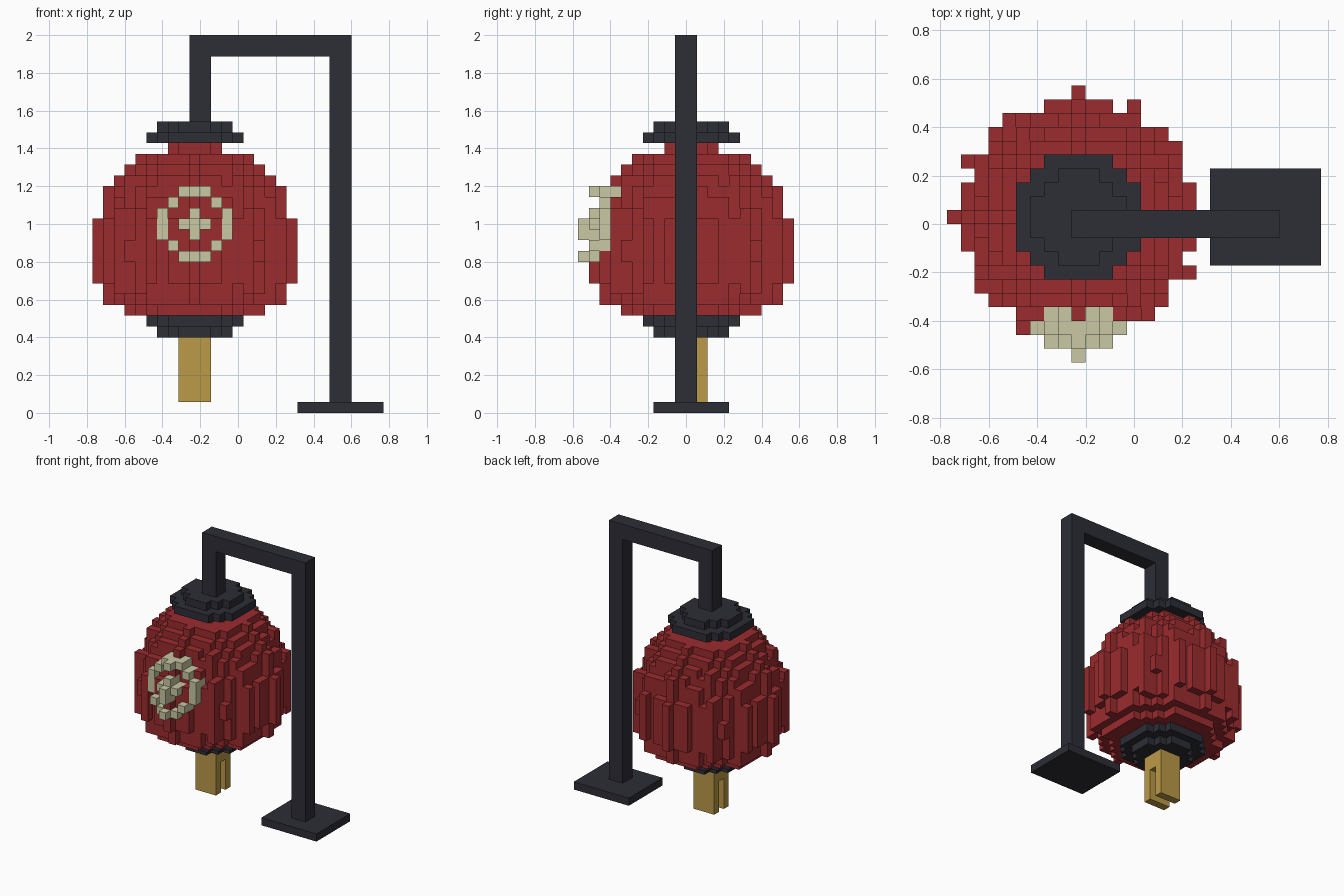
import bpy, bmesh, math
from mathutils import Vector

if "Cube" in bpy.data.objects:
    bpy.data.objects.remove(bpy.data.objects["Cube"])

V = 2 / 35                                   # voxel size
ORIGIN = Vector((-13.5, -10, 0)) * V         # corner of cell (0, 0, 0)
CX, CY = 9, 10                               # lantern axis cell


def material(name, rgb):
    m = bpy.data.materials.new(name)
    m.diffuse_color = (*rgb, 1)
    m.use_nodes = True
    m.node_tree.nodes["Principled BSDF"].inputs["Base Color"].default_value = m.diffuse_color
    return m


RED = material("red paper", (0.33, 0.025, 0.028))
DARK = material("dark metal", (0.026, 0.027, 0.037))
CREAM = material("cream", (0.585, 0.58, 0.37))
GOLD = material("gold", (0.50, 0.32, 0.065))


def box(x0, x1, y0, y1, z0, z1):
    return {(x, y, z) for x in range(x0, x1) for y in range(y0, y1) for z in range(z0, z1)}


def disc(radius, z):
    n = range(-9, 10)
    return {(CX + x, CY + y, z) for x in n for y in n if math.hypot(x, y) <= radius}


# Paper body: ellipsoid with twelve thin raised ribs
def in_body(x, y, z):
    rib = (math.degrees(math.atan2(y, x)) + 0.01) % 30 < 6
    if z == 24:
        r = 2.5
    elif z == 9:
        r = 6.9 if rib else 6.4
    else:
        r = (9.4 if rib else 8.52) * math.sqrt(1 - ((z - 14.5) / 10.5) ** 2)
    return math.hypot(x, y) <= r


body = {(CX + x, CY + y, z) for x in range(-9, 10) for y in range(-9, 10)
        for z in range(9, 25) if in_body(x, y, z)}

# Front emblem: ring and plus, replacing the surface cell and one in front
emblem = set()
for dx in range(-3, 4):
    for dz in range(-3, 4):
        ring = 2.7 < math.hypot(dx, dz) < 3.3
        plus = abs(dx) + abs(dz) <= 1
        if ring or plus:
            front = min(y for (x, y, z) in body if x == CX + dx and z == 17 + dz)
            emblem |= {(CX + dx, front, 17 + dz), (CX + dx, front - 1, 17 + dz)}
body -= emblem

parts = {
    "lantern_body": (body, RED),
    "front_emblem": (emblem, CREAM),
    "top_cap": (disc(4.5, 25) | disc(3.5, 26), DARK),
    "bottom_cap": (disc(3.5, 7) | disc(4.5, 8), DARK),
    # Tassel with a slot running through it sideways
    "tassel": (box(8, 11, 9, 12, 1, 7) - box(8, 11, 10, 11, 1, 5), GOLD),
    "stand_foot": (box(19, 27, 7, 14, 0, 1), DARK),
    "stand_post": (box(22, 24, 9, 11, 1, 33), DARK),
    "stand_arm": (box(9, 24, 9, 11, 33, 35), DARK),
    "hanger": (box(9, 11, 9, 11, 27, 33), DARK),
}
solid = set().union(*(cells for cells, _ in parts.values()))


# Mesh only the exposed cell faces
def build(name, cells, mat):
    bm = bmesh.new()
    verts = {}

    def vert(p):
        if p not in verts:
            verts[p] = bm.verts.new(ORIGIN + Vector(p) * V)
        return verts[p]

    for c in cells:
        for axis in range(3):
            for side in (0, 1):
                n = list(c)
                n[axis] += 2 * side - 1
                if tuple(n) in solid:
                    continue
                u, w = (axis + 1) % 3, (axis + 2) % 3
                loop = []
                for du, dw in ((0, 0), (1, 0), (1, 1), (0, 1)):
                    p = list(c)
                    p[axis] += side
                    p[u] += du
                    p[w] += dw
                    loop.append(vert(tuple(p)))
                bm.faces.new(loop if side else loop[::-1])
    # Merge flat areas into larger faces
    bmesh.ops.dissolve_limit(bm, angle_limit=0.01, verts=bm.verts, edges=bm.edges)
    mesh = bpy.data.meshes.new(name)
    bm.to_mesh(mesh)
    bm.free()
    mesh.materials.append(mat)
    bpy.context.collection.objects.link(bpy.data.objects.new(name, mesh))


for part, (cells, mat) in parts.items():
    build(part, cells, mat)
